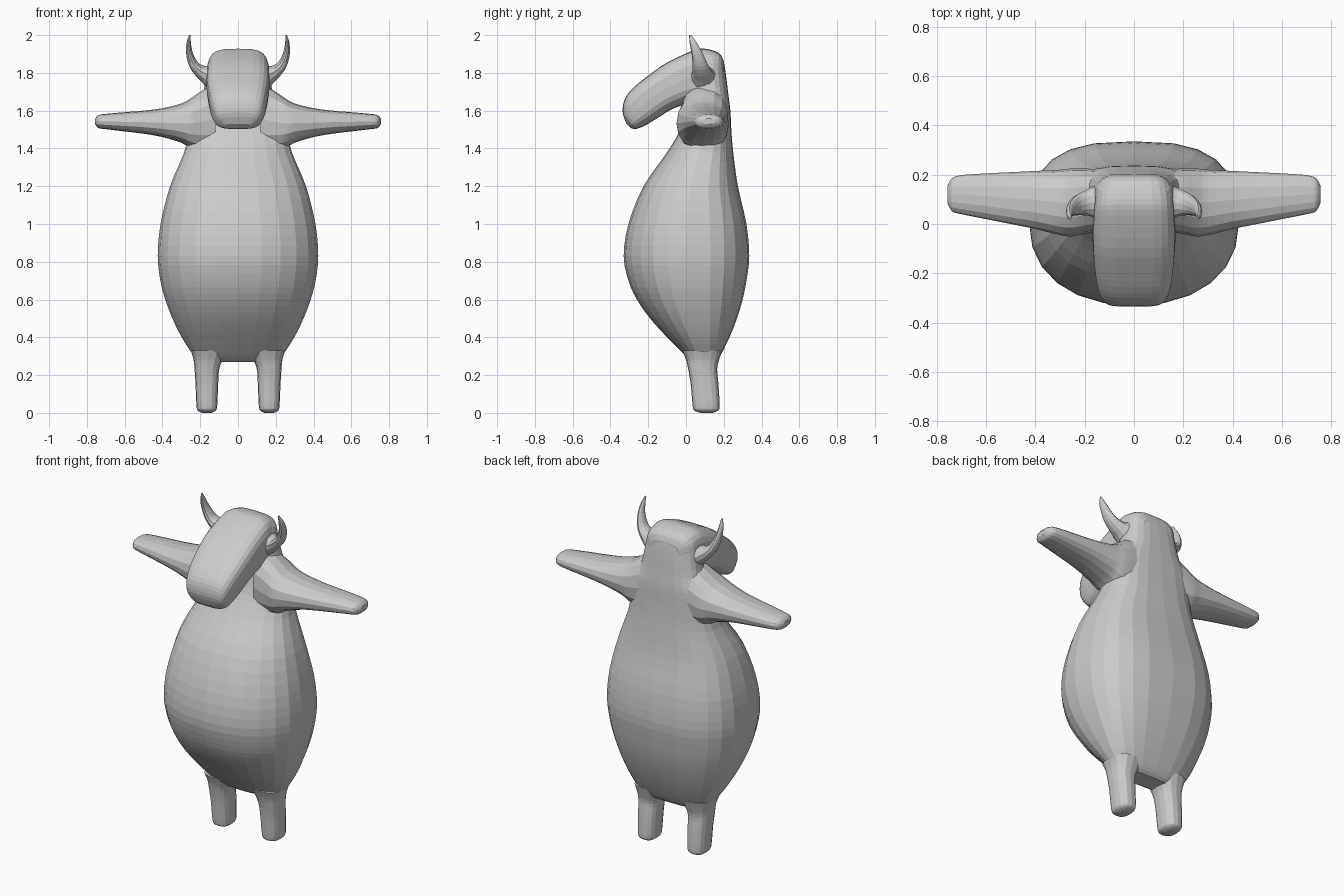
import bpy, bmesh
from math import sin, cos, pi
from mathutils import Vector as V

cube = bpy.data.objects.get("Cube")
if cube:
    bpy.data.objects.remove(cube)

grey = bpy.data.materials.new("plain grey")
grey.use_nodes = True
COLOUR = (0.6, 0.6, 0.6, 1)
grey.diffuse_color = COLOUR
grey.node_tree.nodes["Principled BSDF"].inputs["Base Color"].default_value = COLOUR


def smooth_rows(rows, steps):
    """Spline the measured rows into a denser, flowing set."""
    out = []
    last = len(rows) - 1
    for i in range(last):
        a, b, c, d = rows[max(i - 1, 0)], rows[i], rows[i + 1], rows[min(i + 2, last)]
        for k in range(steps):
            t = k / steps
            out.append([q + t / 2 * (r - p + t * (2 * p - 5 * q + 4 * r - s
                        + t * (3 * (q - r) + s - p)))
                        for p, q, r, s in zip(a, b, c, d)])
    return out + [list(rows[-1])]


def loft(name, rows, frame, sides=24, power=(2.3, 2.3), steps=3, mirror=False):
    """Skin rounded-square rings; frame turns a row into centre, u and v."""
    bm = bmesh.new()
    rings = []
    for row in smooth_rows(rows, steps):
        centre, u, v = frame(*row)
        ring = []
        for k in range(sides):
            a = 2 * pi * k / sides
            c, s = cos(a), sin(a)
            e = 2 / (power[1] if s > 0 else power[0])
            x = abs(c) ** e * (1 if c > 0 else -1)
            y = abs(s) ** e * (1 if s > 0 else -1)
            ring.append(bm.verts.new(centre + u * x + v * y))
        rings.append(ring)
    for low, high in zip(rings, rings[1:]):
        for k in range(sides):
            n = (k + 1) % sides
            bm.faces.new((low[k], low[n], high[n], high[k]))
    bm.faces.new(rings[0][::-1])
    bm.faces.new(rings[-1])
    bmesh.ops.recalc_face_normals(bm, faces=bm.faces)
    mesh = bpy.data.meshes.new(name)
    bm.to_mesh(mesh)
    bm.free()
    mesh.materials.append(grey)
    obj = bpy.data.objects.new(name, mesh)
    bpy.context.collection.objects.link(obj)
    if mirror:
        obj.modifiers.new("other side", "MIRROR")
    return obj


# Pear-shaped body and neck: height, half width, front, back
def body_frame(z, w, front, back):
    return V((0, (front + back) / 2, z)), V((w, 0, 0)), V((0, (back - front) / 2, 0))


body = [(.27, .17, .04, .15), (.3, .23, 0, .18), (.4, .298, -.1, .23),
        (.5, .347, -.19, .27), (.6, .385, -.26, .3), (.7, .411, -.305, .32),
        (.83, .425, -.33, .335), (1, .41, -.305, .32), (1.2, .36, -.225, .275),
        (1.38, .285, -.1, .25), (1.5, .26, -.03, .24), (1.6, .24, 0, .235),
        (1.68, .19, .01, .225), (1.8, .165, .01, .21), (1.87, .15, .03, .195),
        (1.9, .12, .06, .16)]
loft("body", body, body_frame, power=(2.2, 2.8))


# Drooping head and muzzle: top point, underside point, half width
def head_frame(yt, zt, yb, zb, w):
    return (V((0, (yt + yb) / 2, (zt + zb) / 2)), V((w, 0, 0)),
            V((0, (yt - yb) / 2, (zt - zb) / 2)))


head = [(.2, 1.86, .2, 1.68, .1), (.175, 1.905, .16, 1.63, .145),
        (.1, 1.928, .08, 1.63, .16), (.03, 1.915, .03, 1.635, .165),
        (-.1, 1.855, 0, 1.635, .168), (-.2, 1.785, -.08, 1.605, .163),
        (-.28, 1.72, -.16, 1.555, .152), (-.325, 1.66, -.22, 1.52, .138),
        (-.335, 1.59, -.265, 1.503, .115), (-.315, 1.53, -.29, 1.507, .07)]
loft("head", head, head_frame, power=(3.2, 3.6))


# Outstretched arms, flaring into the shoulders: reach, bottom, top, front, back
def arm_frame(x, zb, zt, front, back):
    return (V((x, (front + back) / 2, (zb + zt) / 2)),
            V((0, (back - front) / 2, 0)), V((0, 0, (zt - zb) / 2)))


arm = [(.12, 1.36, 1.75, -.03, .22), (.2, 1.38, 1.7, -.04, .225),
       (.25, 1.4, 1.665, -.05, .225), (.3, 1.43, 1.638, -.045, .22),
       (.4, 1.46, 1.613, -.02, .215), (.5, 1.478, 1.6, 0, .21),
       (.6, 1.49, 1.592, .02, .205), (.7, 1.502, 1.583, .04, .198),
       (.738, 1.508, 1.577, .052, .185), (.756, 1.528, 1.558, .085, .155)]
loft("arms", arm, arm_frame, sides=16, mirror=True)


# Stubby legs: height, inner, outer, front, back
def leg_frame(z, x0, x1, front, back):
    return (V(((x0 + x1) / 2, (front + back) / 2, z)),
            V(((x1 - x0) / 2, 0, 0)), V((0, (back - front) / 2, 0)))


leg = [(0, .14, .19, .08, .14), (.012, .118, .212, .045, .17),
       (.04, .11, .22, .035, .178), (.15, .105, .225, .025, .172),
       (.23, .1, .23, .012, .165), (.28, .082, .235, 0, .175),
       (.33, .06, .25, -.02, .19)]
loft("legs", leg, leg_frame, sides=16, power=(2.6, 2.6), mirror=True)


# Upswept horns: centre, lean of the ring, thickness, depth
def horn_frame(x, y, z, lean, thick, depth):
    return V((x, y, z)), V((-sin(lean), 0, cos(lean))) * thick, V((0, depth, 0))


horn = [(.12, .09, 1.78, .2, .09, .08), (.17, .09, 1.795, .4, .05, .06),
        (.2, .085, 1.81, .7, .035, .05), (.235, .075, 1.845, 1.1, .025, .04),
        (.256, .06, 1.9, 1.4, .018, .03), (.261, .04, 1.955, 1.6, .012, .02),
        (.255, .022, 2, 1.7, .004, .006)]
loft("horns", horn, horn_frame, sides=12, power=(2, 2), mirror=True)
